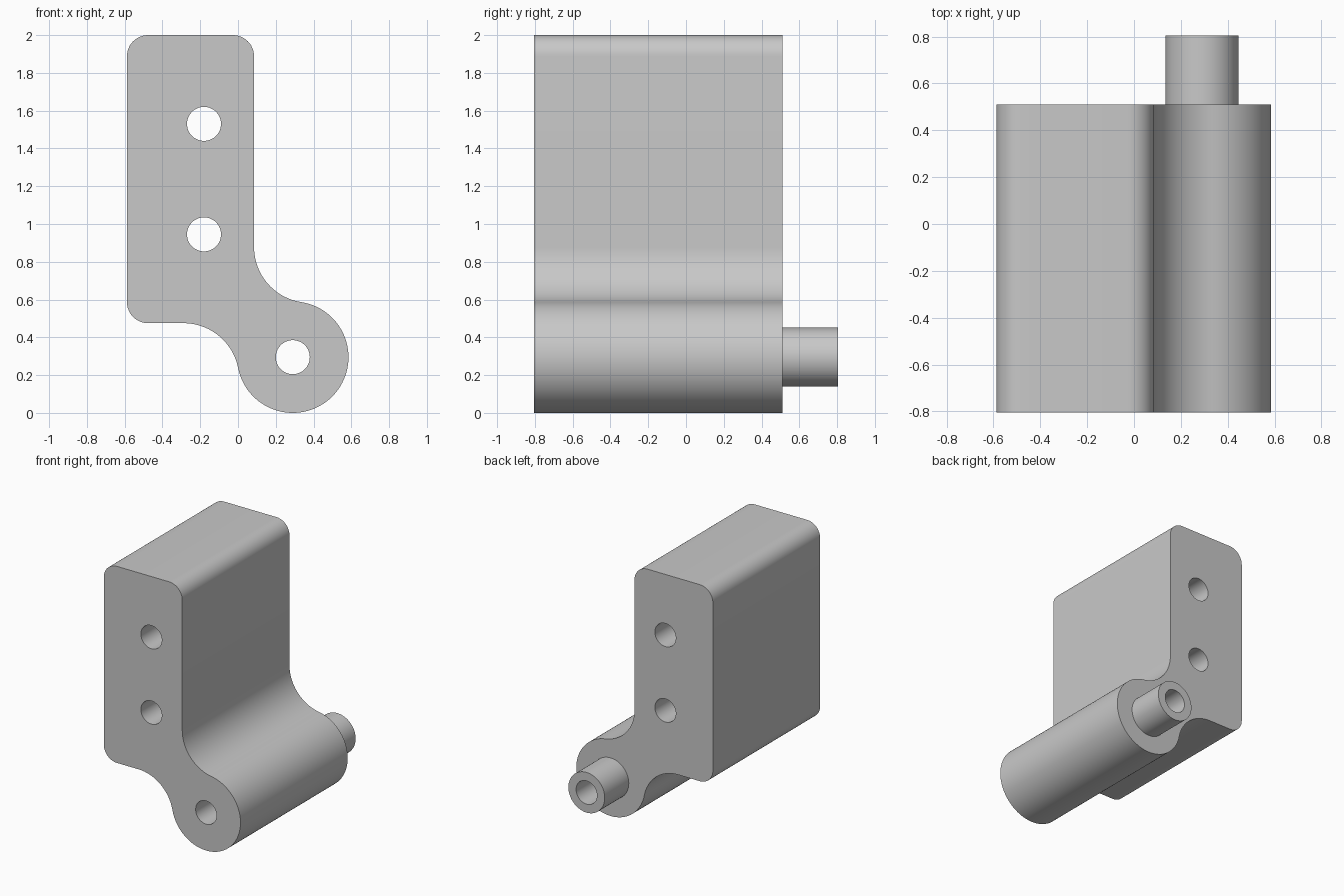
import bpy, bmesh
from math import atan2, cos, hypot, pi, radians, sin, sqrt, tau

cube = bpy.data.objects.get("Cube")
if cube:
    bpy.data.objects.remove(cube, do_unlink=True)

grey = bpy.data.materials.new("plain grey")
grey.use_nodes = True
grey.diffuse_color = (0.58, 0.58, 0.58, 1)
grey.node_tree.nodes["Principled BSDF"].inputs["Base Color"].default_value = grey.diffuse_color

# Main dimensions
LEFT, RIGHT, BOTTOM, TOP = -0.588, 0.085, 0.475, 2.0
CORNER, HOLE, BOSS = 0.112, 0.09, 0.156
BARREL = 0.295
BX, BZ = 0.29, 0.295
FRONT, BACK, BOSS_END = -0.805, 0.51, 0.805


def arc(cx, cz, r, start, end, steps=24):
    """Points on an arc in the x-z plane, swept from start to end."""
    return [(cx + r * cos(start + (end - start) * i / steps),
             cz + r * sin(start + (end - start) * i / steps)) for i in range(steps + 1)]


def circle(cx, cz, r):
    return arc(cx, cz, r, 0, tau, 64)[:-1]


def extrude(name, loops, y0, y1):
    """Fill the first loop minus the others and extrude it along y."""
    bm = bmesh.new()
    for loop in loops:
        verts = [bm.verts.new((x, y0, z)) for x, z in loop]
        for a, b in zip(verts, verts[1:] + verts[:1]):
            bm.edges.new((a, b))
    bmesh.ops.triangle_fill(bm, use_beauty=True, use_dissolve=False, edges=bm.edges[:])
    result = bmesh.ops.extrude_face_region(bm, geom=bm.faces[:], use_keep_orig=True)
    moved = [g for g in result["geom"] if isinstance(g, bmesh.types.BMVert)]
    bmesh.ops.translate(bm, verts=moved, vec=(0, y1 - y0, 0))
    bmesh.ops.recalc_face_normals(bm, faces=bm.faces[:])
    mesh = bpy.data.meshes.new(name)
    bm.to_mesh(mesh)
    bm.free()
    mesh.materials.append(grey)
    obj = bpy.data.objects.new(name, mesh)
    bpy.context.collection.objects.link(obj)
    bpy.ops.object.select_all(action="DESELECT")
    obj.select_set(True)
    bpy.context.view_layer.objects.active = obj
    bpy.ops.object.shade_smooth_by_angle(angle=radians(30))


# Concave fillets tangent to both the plate and the round barrel
reach = 2 * BARREL
ux = RIGHT + BARREL
uz = BZ + sqrt(reach ** 2 - (ux - BX) ** 2)
lz = BOTTOM - BARREL
lx = BX - sqrt(reach ** 2 - (lz - BZ) ** 2)
upper = atan2(uz - BZ, ux - BX)
lower = atan2(lz - BZ, lx - BX)

# Plate outline with rounded corners, running into the barrel
outline = arc(RIGHT - CORNER, TOP - CORNER, CORNER, 0, pi / 2, 12)
outline += arc(LEFT + CORNER, TOP - CORNER, CORNER, pi / 2, pi, 12)
outline += arc(LEFT + CORNER, BOTTOM + CORNER, CORNER, pi, 1.5 * pi, 12)
outline += arc(lx, lz, BARREL, pi / 2, lower + pi)
outline += arc(BX, BZ, BARREL, lower, upper, 64)[1:]
outline += arc(ux, uz, BARREL, upper - pi, -pi)[1:]

pin_hole = circle(BX, BZ, HOLE)
mount_holes = [circle(-0.18, z, HOLE) for z in (1.53, 0.945)]

# Hinge body with its mounting holes, and the hollow boss behind it
extrude("hinge_body", [outline, pin_hole] + mount_holes, FRONT, BACK)
extrude("hollow_boss", [circle(BX, BZ, BOSS), pin_hole], BACK, BOSS_END)
